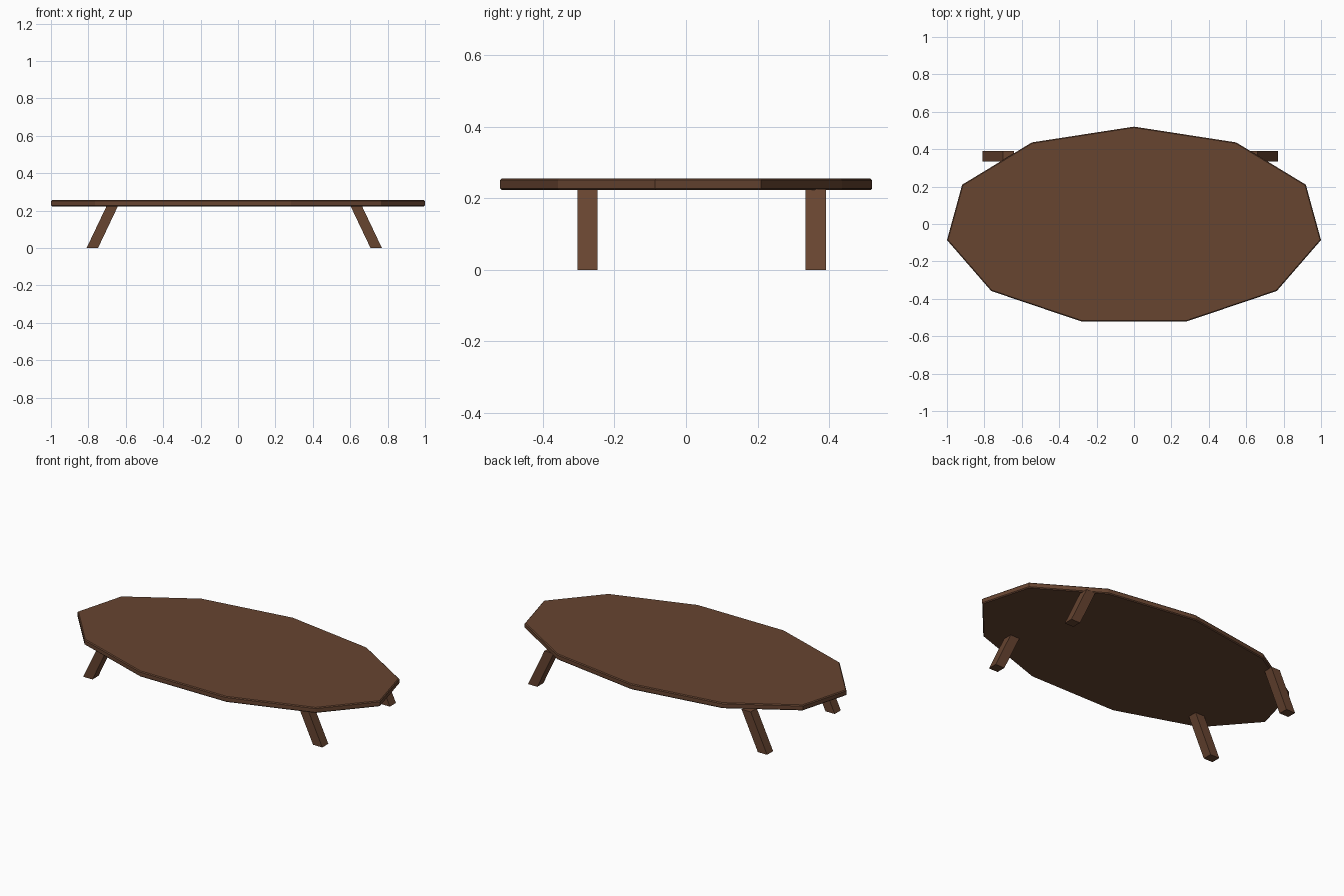
import bpy, bmesh, math

if "Cube" in bpy.data.objects:
    bpy.data.objects.remove(bpy.data.objects["Cube"])


def material(name, rgb):
    m = bpy.data.materials.new(name)
    m.diffuse_color = (*rgb, 1)
    m.use_nodes = True
    m.node_tree.nodes["Principled BSDF"].inputs["Base Color"].default_value = m.diffuse_color
    return m


wood = material("brown wood", (0.135, 0.058, 0.030))


def prism(name, bottom, top, mat):
    """Closed solid between two matching outlines."""
    bm = bmesh.new()
    lo = [bm.verts.new(p) for p in bottom]
    hi = [bm.verts.new(p) for p in top]
    bm.faces.new(lo)
    bm.faces.new(hi)
    for i in range(len(lo)):
        j = (i + 1) % len(lo)
        bm.faces.new((lo[i], lo[j], hi[j], hi[i]))
    bmesh.ops.recalc_face_normals(bm, faces=bm.faces)
    me = bpy.data.meshes.new(name)
    bm.to_mesh(me)
    bm.free()
    me.materials.append(mat)
    ob = bpy.data.objects.new(name, me)
    bpy.context.collection.objects.link(ob)
    return ob


# Eleven-sided stretched table top with a small chamfer
N, RX, RY, CY = 11, 1.0101, 0.531, -0.0105
outline = [(RX * math.sin(2 * math.pi * k / N), CY + RY * math.cos(2 * math.pi * k / N))
           for k in range(N)]
table_top = prism("table_top", [(x, y, 0.223) for x, y in outline],
                  [(x, y, 0.256) for x, y in outline], wood)
bevel = table_top.modifiers.new("edge chamfer", 'BEVEL')
bevel.width = 0.005
bevel.segments = 1
bevel.limit_method = 'ANGLE'
bevel.angle_limit = math.radians(60)

# Four slanted legs, splayed outwards along x
LEG_X, LEG_TOP, SPLAY, W = -0.02, 0.227, 0.108, 0.061
for side, sx in (("left", -1), ("right", 1)):
    for end, y0, y1 in (("front", -0.304, -0.247), ("back", 0.334, 0.391)):
        foot = LEG_X + sx * 0.759
        head = foot - sx * SPLAY

        def ring(x, z):
            return [(x - W / 2, y0, z), (x + W / 2, y0, z),
                    (x + W / 2, y1, z), (x - W / 2, y1, z)]

        prism(f"{end}_{side}_leg", ring(foot, 0), ring(head, LEG_TOP), wood)
